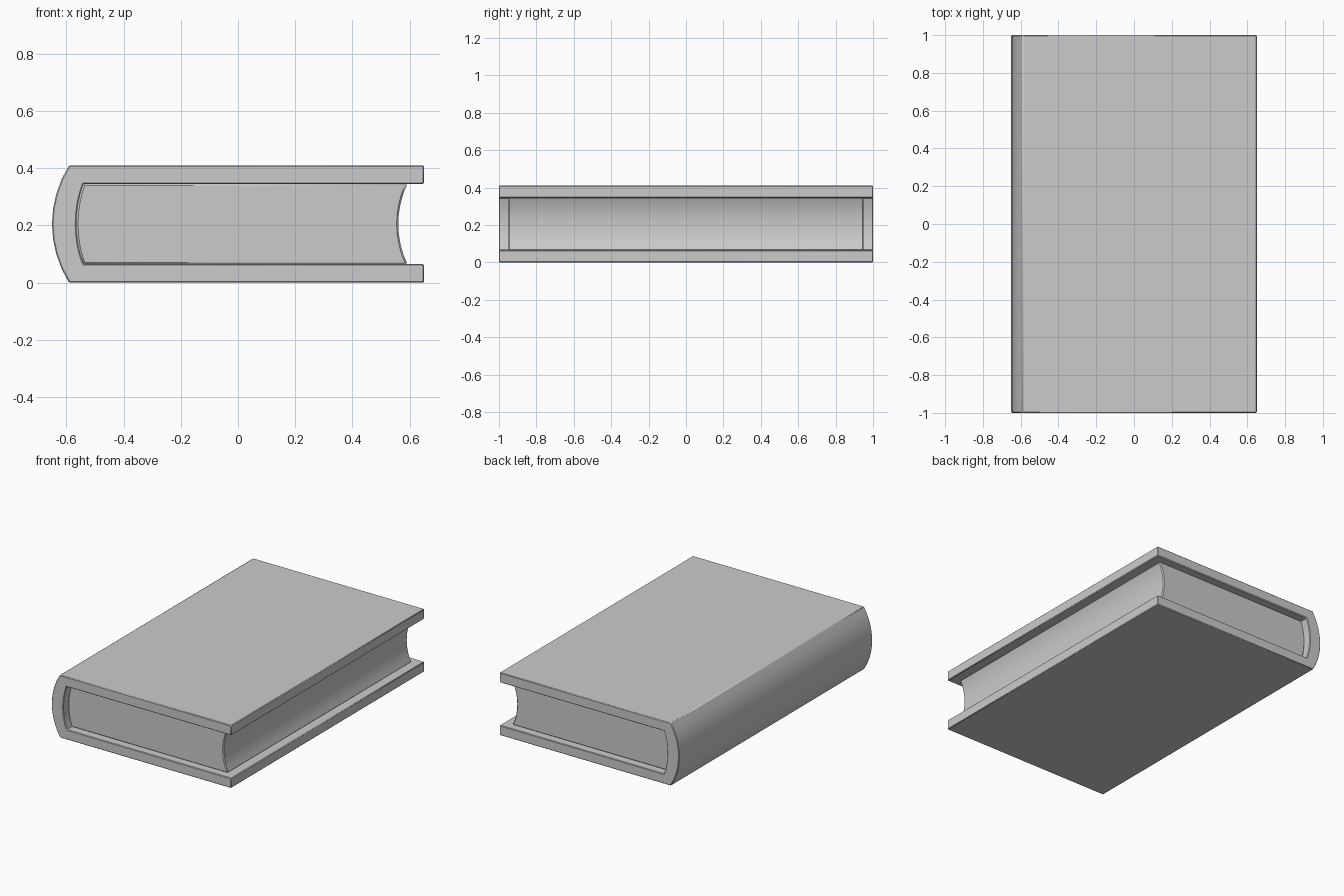
import bpy, bmesh, math

if "Cube" in bpy.data.objects:
    bpy.data.objects.remove(bpy.data.objects["Cube"])

MID = 0.205


def arc(x_end, x_mid, z0, z1, steps=8):
    """Circular arc from (x_end, z0) to (x_end, z1), bulging to x_mid."""
    half, sag = (z1 - z0) / 2, x_mid - x_end
    r = (half ** 2 + sag ** 2) / (2 * abs(sag))
    ang = math.asin(half / r)
    sign = math.copysign(1, sag)
    pts = []
    for i in range(steps + 1):
        a = -ang + 2 * ang * i / steps
        pts.append((x_mid - sign * r * (1 - math.cos(a)), (z0 + z1) / 2 + r * math.sin(a)))
    return pts


def extrude_profile(name, profile, half_length, bevel):
    """Extrude an XZ outline along y, with softened edges."""
    bm = bmesh.new()
    face = bm.faces.new([bm.verts.new((x, -half_length, z)) for x, z in profile])
    out = bmesh.ops.extrude_face_region(bm, geom=[face])
    verts = [v for v in out["geom"] if isinstance(v, bmesh.types.BMVert)]
    bmesh.ops.translate(bm, verts=verts, vec=(0, 2 * half_length, 0))
    bmesh.ops.recalc_face_normals(bm, faces=bm.faces)
    mesh = bpy.data.meshes.new(name)
    bm.to_mesh(mesh)
    bm.free()
    obj = bpy.data.objects.new(name, mesh)
    bpy.context.collection.objects.link(obj)
    mod = obj.modifiers.new("soft_edges", "BEVEL")
    mod.width = bevel
    mod.segments = 1
    mod.limit_method = "ANGLE"
    mod.angle_limit = math.radians(30)
    bpy.ops.object.select_all(action="DESELECT")
    obj.select_set(True)
    bpy.context.view_layer.objects.active = obj
    bpy.ops.object.shade_smooth_by_angle(angle=math.radians(30))
    return obj


# Cover: two boards joined by a rounded spine
outer = arc(-0.59, -0.65, 0.0, 2 * MID)
inner = arc(-0.54, -0.565, 0.065, 0.345)
cover = [(0.65, 0.0)] + outer + [(0.65, 2 * MID), (0.65, 0.345)] + inner[::-1] + [(0.65, 0.065)]
extrude_profile("cover", cover, 1.0, 0.004)

# Page block: rounded at the spine, hollowed at the fore edge
spine_side = arc(-0.54, -0.565, 0.064, 0.346)
fore_edge = arc(0.592, 0.56, 0.064, 0.346)
extrude_profile("pages", spine_side + fore_edge[::-1], 0.95, 0.006)
